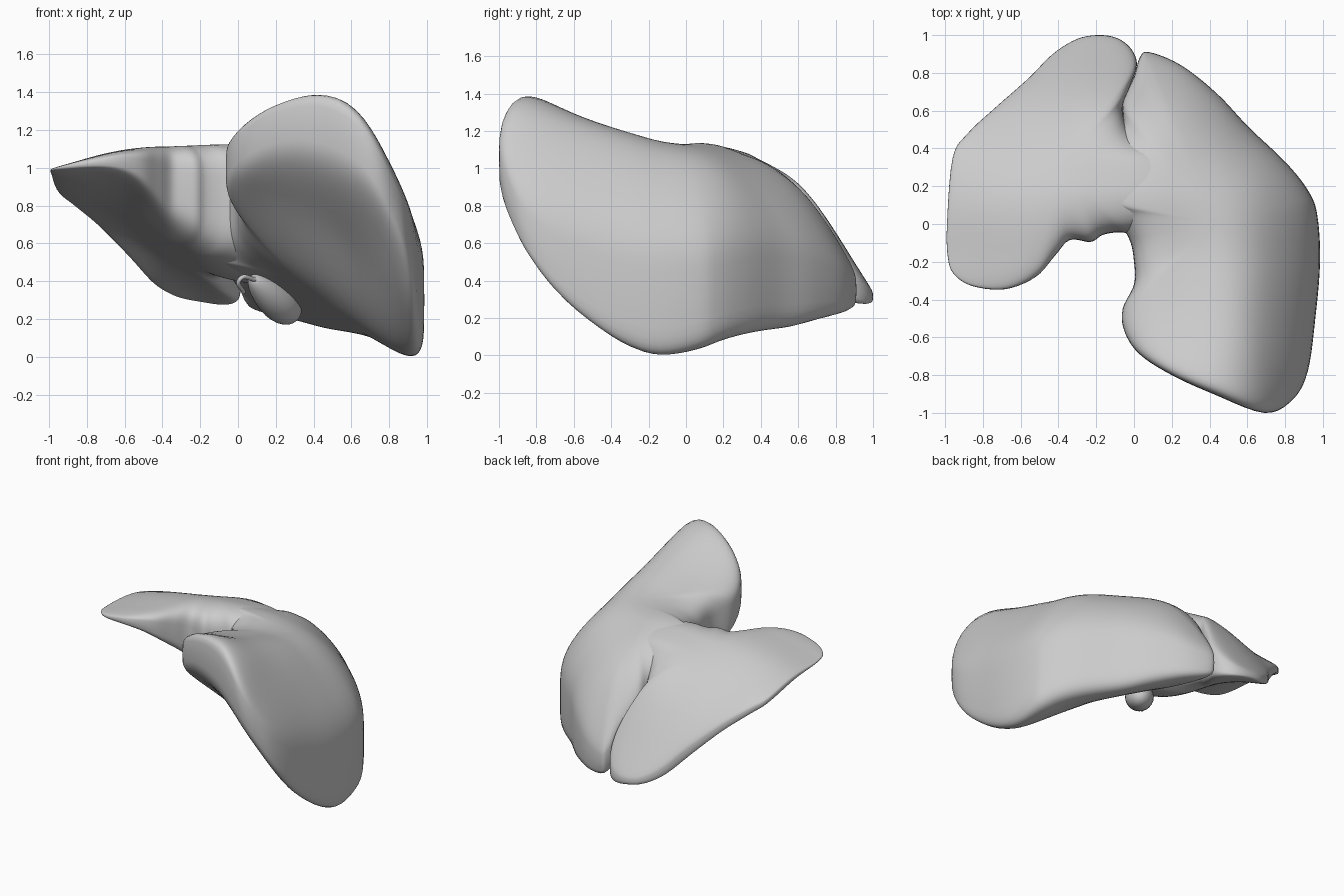
import bpy, bmesh, math
from mathutils import Vector

if "Cube" in bpy.data.objects:
    bpy.data.objects.remove(bpy.data.objects["Cube"])

grey = bpy.data.materials.new("soft grey")
grey.use_nodes = True
grey.diffuse_color = (0.6, 0.6, 0.6, 1)
grey.node_tree.nodes["Principled BSDF"].inputs["Base Color"].default_value = grey.diffuse_color

# Heights of the upper and lower surfaces, rows front to back, columns right to left
UPPER = [[1.0, 1.1, 1.46, 1.6, 1.44, .75],
         [1.01, 1.1, 1.2, 1.29, 1.25, .75],
         [1.0, 1.1, 1.13, 1.15, 1.12, .72],
         [.98, 1.06, 1.11, 1.11, .99, .64],
         [.8, .8, .92, .9, .66, .35],
         [.4, .34, .37, .37, .25, .15]]
LOWER = [[1.0, 1.0, 1.03, 1.13, .9, .45],
         [1.0, 1.0, .88, .85, .6, .03],
         [.98, .92, .66, .52, .24, -.14],
         [.92, .78, .5, .38, .14, -.06],
         [.75, .62, .41, .23, .05, .0],
         [.3, .26, .26, .11, .06, .04]]


def spline(a, b, c, d, t):
    return b + .5 * t * (c - a + t * (2*a - 5*b + 4*c - d + t * (3*(b - c) + d - a)))


def along(row, u):
    """Smooth interpolation through evenly spaced values from -1 to 1."""
    s = (u + 1) / 2 * (len(row) - 1)
    i = max(0, min(len(row) - 2, math.floor(s)))
    p = [2*row[0] - row[1]] + list(row) + [2*row[-1] - row[-2]]
    return spline(*p[i:i + 4], s - i)


def height(grid, x, y):
    return along([along(row, x) for row in grid], y)


def finish(obj):
    obj.data.materials.append(grey)
    for face in obj.data.polygons:
        face.use_smooth = True


def lobe(name, outline, centre, power, rings=22, steps=5):
    """Closed cushion filling an outline between the two height surfaces."""
    pts = [Vector(p) for p in outline]
    n = len(pts)
    rim = [spline(*[pts[(i + k) % n] for k in (-1, 0, 1, 2)], s / steps)
           for i in range(n) for s in range(steps)]
    centre = Vector(centre)
    bm = bmesh.new()

    def vert(p, r, side):
        hi, lo = height(UPPER, *p), height(LOWER, *p)
        bulge = max(0, 1 - r**power) ** (1 / power)
        return bm.verts.new((p.x, p.y, (hi + lo) / 2 + side * bulge * (hi - lo) / 2))

    def ring(r, side):
        return [vert(centre.lerp(p, r), r, side) for p in rim]

    radii = [math.sin(math.pi / 2 * k / rings) for k in range(1, rings)]
    loops = [ring(r, 1) for r in radii] + [ring(1, 0)] + [ring(r, -1) for r in reversed(radii)]
    m = len(rim)
    for a, b in zip(loops, loops[1:]):
        for i in range(m):
            j = (i + 1) % m
            bm.faces.new((a[i], a[j], b[j], b[i]))
    for loop, side in ((loops[0], 1), (loops[-1], -1)):
        tip = vert(centre, 0, side)
        for i in range(m):
            bm.faces.new((tip, loop[i], loop[(i + 1) % m]))
    bmesh.ops.recalc_face_normals(bm, faces=bm.faces)
    mesh = bpy.data.meshes.new(name)
    bm.to_mesh(mesh)
    bm.free()
    obj = bpy.data.objects.new(name, mesh)
    bpy.context.collection.objects.link(obj)
    finish(obj)


# Large lobe
lobe("large_lobe", [
    (-.08, .5), (-.32, .36), (-.38, .18), (-.14, .07), (-.03, -.07), (.0, -.2), (0, -.32),
    (-.06, -.45), (-.05, -.57), (.03, -.69), (.2, -.8), (.42, -.9), (.69, -1), (.84, -.93),
    (.92, -.78), (.96, -.5), (.985, -.2), (.97, .05), (.92, .18), (.8, .33), (.61, .51),
    (.44, .69), (.25, .84), (.08, .91), (.03, .88), (.0, .78), (-.06, .65)], (.45, 0), 4.4)

# Small lobe, tucked into the large one apart from the slit at the back
lobe("small_lobe", [
    (.015, .84), (-.02, .73), (-.06, .6), (.02, .45), (.3, .36), (.4, .2), (.25, .04),
    (.02, -.04), (-.1, -.045), (-.17, -.06), (-.23, -.095), (-.34, -.085), (-.42, -.17),
    (-.52, -.28), (-.68, -.345), (-.85, -.33), (-.95, -.27), (-.985, -.18), (-.99, 0),
    (-.96, .35), (-.88, .48), (-.73, .62), (-.56, .77), (-.43, .9), (-.3, .98),
    (-.18, 1), (-.08, .98), (-.01, .92)], (-.4, .3), 4.4)

# Pear-shaped pouch under the large lobe
start, end = Vector((.09, .15, .4)), Vector((.28, .4, .23))
bpy.ops.mesh.primitive_uv_sphere_add(segments=24, ring_count=16, location=(start + end) / 2)
pouch = bpy.context.object
pouch.name = "pouch"
for v in pouch.data.vertices:
    width = .095 + .025 * v.co.z
    v.co = Vector((v.co.x * width, v.co.y * width, v.co.z * .22))
pouch.rotation_euler = (end - start).to_track_quat("Z", "Y").to_euler()
finish(pouch)

# Short duct leading from the pouch
curve = bpy.data.curves.new("duct", "CURVE")
curve.dimensions = "3D"
curve.bevel_depth = .012
curve.use_fill_caps = True
path = curve.splines.new("BEZIER")
path.bezier_points.add(2)
for point, co in zip(path.bezier_points, [(.09, .12, .41), (.01, .06, .41), (.03, .12, .34)]):
    point.co = co
    point.handle_left_type = point.handle_right_type = "AUTO"
curve.materials.append(grey)
duct = bpy.data.objects.new("duct", curve)
bpy.context.collection.objects.link(duct)
